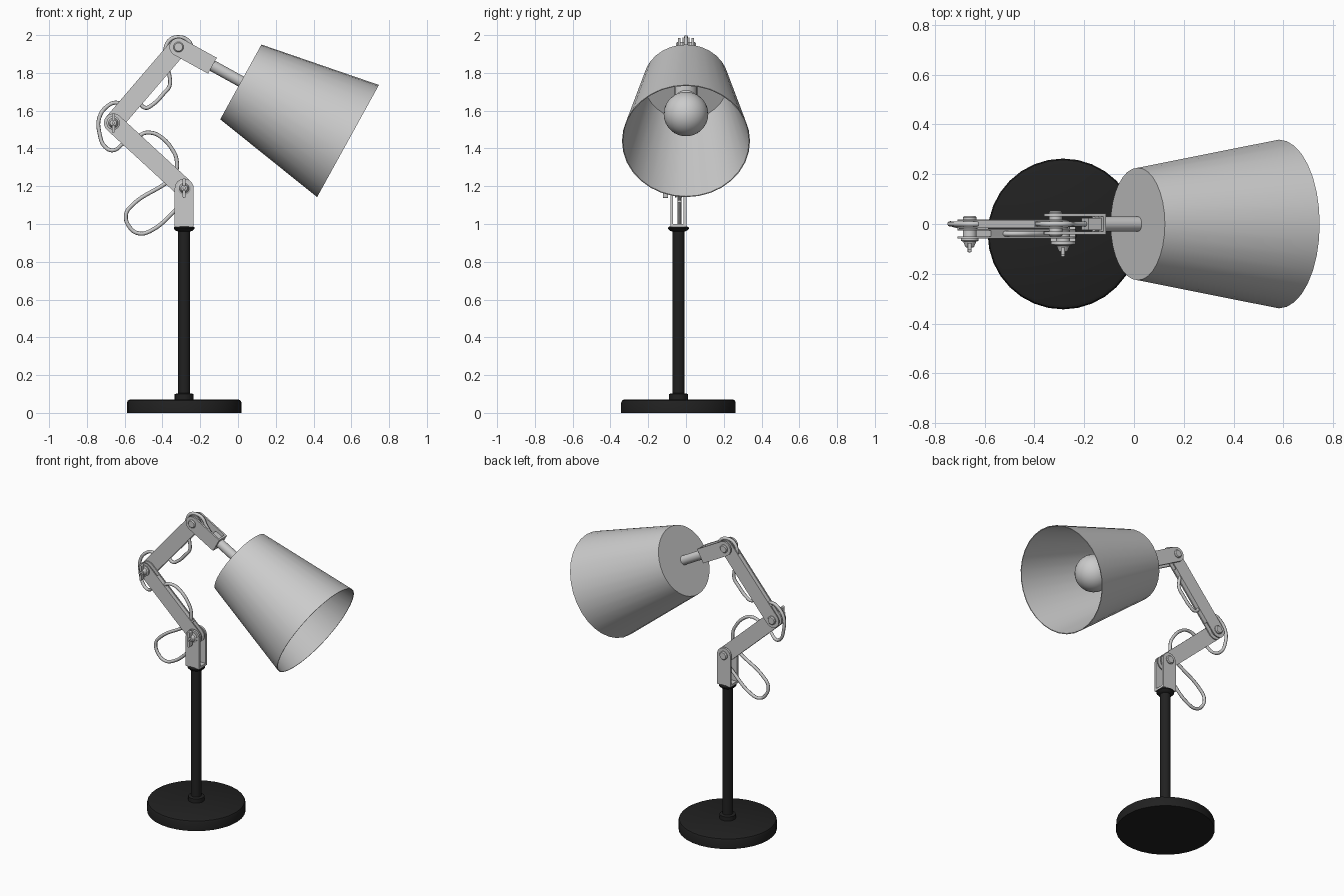
import bpy, bmesh, math
from mathutils import Vector

if "Cube" in bpy.data.objects:
    bpy.data.objects.remove(bpy.data.objects["Cube"])


def finish(name, bm, mat=None, angle=35):
    bmesh.ops.remove_doubles(bm, verts=bm.verts, dist=1e-5)
    bmesh.ops.recalc_face_normals(bm, faces=bm.faces)
    me = bpy.data.meshes.new(name)
    bm.to_mesh(me)
    bm.free()
    ob = bpy.data.objects.new(name, me)
    bpy.context.collection.objects.link(ob)
    if mat:
        me.materials.append(mat)
    bpy.ops.object.select_all(action='DESELECT')
    ob.select_set(True)
    bpy.context.view_layer.objects.active = ob
    bpy.ops.object.shade_smooth_by_angle(angle=math.radians(angle))
    return ob


def lathe(name, profile, origin, axis=(0, 0, 1), n=32, mat=None):
    """Turn (radius, distance along axis) pairs around an axis."""
    bm = bmesh.new()
    rot = Vector((0, 0, 1)).rotation_difference(Vector(axis).normalized())
    vs = [bm.verts.new((r, 0, t)) for r, t in profile]
    es = [bm.edges.new(p) for p in zip(vs, vs[1:])]
    bmesh.ops.spin(bm, geom=vs + es, cent=(0, 0, 0), axis=(0, 0, 1),
                   angle=math.tau, steps=n, use_merge=True)
    for v in bm.verts:
        v.co = rot @ v.co + Vector(origin)
    return finish(name, bm, mat)


def plate(name, p, q, r, y0, y1, round_end=True):
    """Flat bar in the XZ plane, rounded at p and optionally at q."""
    bm = bmesh.new()
    a = math.atan2(q[1] - p[1], q[0] - p[0])
    pts = []
    for c, start, rounded in ((p, a + math.pi / 2, True), (q, a - math.pi / 2, round_end)):
        k = 12 if rounded else 1
        for i in range(k + 1):
            t = start + math.pi * i / k
            pts.append((c[0] + r * math.cos(t), y0, c[1] + r * math.sin(t)))
    f = bm.faces.new([bm.verts.new(c) for c in pts])
    ext = bmesh.ops.extrude_face_region(bm, geom=[f])
    bmesh.ops.translate(bm, vec=(0, y1 - y0, 0),
                        verts=[g for g in ext['geom'] if isinstance(g, bmesh.types.BMVert)])
    return finish(name, bm)


def bar(name, p, q, r, y0, y1):
    """Square-ended core between two points."""
    bm = bmesh.new()
    d = (Vector(q) - Vector(p)).normalized()
    s = Vector((-d.y, d.x)) * r
    bmesh.ops.create_cube(bm, size=1)
    for v in bm.verts:
        c = Vector(p if v.co.x < 0 else q) + (s if v.co.z > 0 else -s)
        v.co = (c.x, y0 if v.co.y < 0 else y1, c.y)
    return finish(name, bm)


def wire(name, pts, r=0.0105):
    cu = bpy.data.curves.new(name, 'CURVE')
    cu.dimensions = '3D'
    cu.bevel_depth, cu.bevel_resolution, cu.resolution_u = r, 2, 6
    cu.use_fill_caps = True
    sp = cu.splines.new('BEZIER')
    sp.bezier_points.add(len(pts) - 1)
    for b, c in zip(sp.bezier_points, pts):
        b.co = c
        b.handle_left_type = b.handle_right_type = 'AUTO'
    ob = bpy.data.objects.new(name, cu)
    bpy.context.collection.objects.link(ob)


black = bpy.data.materials.new("black_metal")
black.diffuse_color = (0.015, 0.015, 0.015, 1)
black.use_nodes = True
black.node_tree.nodes["Principled BSDF"].inputs["Base Color"].default_value = black.diffuse_color

FOOT = (-0.285, -0.04, 0)
SHOULDER, ELBOW, WRIST = (-0.285, 1.19), (-0.66, 1.535), (-0.315, 1.937)
AX = Vector((0.876, 0, -0.483))       # lamp head axis
TOP = Vector((0.015, 0, 1.752))       # centre of shade's closed end

# Base, pole and pole cap
lathe("base", [(0, 0), (.303, 0), (.303, .055), (.298, .066), (.285, .072), (0, .072)], FOOT, mat=black)
lathe("pole", [(0, .07), (.05, .07), (.05, .1), (.032, .104), (.032, .96), (.046, .965),
               (.055, .975), (.055, .982), (.045, .988), (0, .988)], FOOT, n=24, mat=black)

# Fork on top of the pole
for side, y in (("front", -.082), ("back", -.012)):
    plate("fork_" + side, SHOULDER, (-.285, .985), .05, y, y + .014, False)
bar("fork_floor", (-.285, .985), (-.285, 1.0), .05, -.07, -.01)

# Arms: paired plates around a core
def arm(name, p, q, y):
    p, q = Vector(p), Vector(q)
    d = (q - p).normalized() * .075
    for side, s in (("front", -1), ("back", 1)):
        plate(f"{name}_{side}", p, q, .05, *sorted((y + s * .012, y + s * .019)))
    bar(name + "_core", p + d, q - d, .046, y - .0125, y + .0125)

arm("lower_arm", SHOULDER, ELBOW, -.039)
arm("upper_arm", ELBOW, WRIST, 0)

# Head bracket and rod
end = Vector(WRIST) + Vector((AX.x, AX.z)) * .205
d2 = Vector((AX.x, AX.z))
for side, y in (("front", -.042), ("back", .03)):
    plate("head_bracket_" + side, WRIST, end, .048, y, y + .012, False)
bar("head_bracket_end", end - d2 * .012, end, .048, -.035, .035)
bar("head_bracket_block", end - d2 * .07, end - d2 * .012, .03, -.024, .024)
lathe("head_rod", [(0, 0), (.03, 0), (.03, .21), (0, .21)],
      (end.x - d2.x * .03, 0, end.y - d2.y * .03), AX, 20)

# Joint pins
def pin(name, c, y0, y1, r):
    h = y1 - y0
    lathe(name, [(0, 0), (r * .8, 0), (r, .006), (r, h - .006), (r * .8, h), (0, h)],
          (c[0], y0, c[1]), (0, 1, 0), 20)

pin("shoulder_pin", SHOULDER, -.09, .014, .028)
pin("elbow_pin", ELBOW, -.065, .032, .028)
pin("wrist_pin", WRIST, -.052, .052, .027)

# Wing nuts on the front of the two lower joints
for name, c, y in (("shoulder", SHOULDER, -.075), ("elbow", ELBOW, -.057)):
    lathe(name + "_nut", [(0, 0), (.036, 0), (.036, .01), (.026, .014), (.017, .036),
                          (.008, .038), (.008, .055), (0, .058)], (c[0], y, c[1]), (0, -1, 0), 20)
    for side, s in (("upper", 1), ("lower", -1)):
        plate(f"{name}_nut_wing_{side}", (c[0], c[1] + s * .045), (c[0], c[1] + s * .012),
              .008, y - .048, y - .02, False)

# Cable loops
wire("cable_shoulder", [(-.34, -.035, 1.245), (-.39, -.035, 1.21), (-.56, -.035, 1.10), (-.593, -.035, 1.05),
                        (-.575, -.035, .985), (-.525, -.035, .95), (-.46, -.035, .965),
                        (-.33, -.035, 1.075), (-.285, -.035, 1.12)])
wire("cable_lower_arm", [(-.54, -.039, 1.44), (-.51, -.039, 1.475), (-.46, -.039, 1.483), (-.41, -.039, 1.462),
                         (-.345, -.039, 1.39), (-.325, -.039, 1.34), (-.33, -.039, 1.24)])
wire("cable_elbow", [(-.59, 0, 1.61), (-.64, 0, 1.642), (-.69, 0, 1.625), (-.735, 0, 1.56), (-.733, 0, 1.48),
                     (-.705, -.008, 1.41), (-.66, -.02, 1.39), (-.61, -.035, 1.425), (-.57, -.039, 1.46)])
wire("cable_upper_arm", [(-.38, 0, 1.84), (-.362, 0, 1.78), (-.363, 0, 1.73), (-.39, 0, 1.695), (-.455, 0, 1.63),
                         (-.49, 0, 1.615), (-.52, 0, 1.64), (-.54, 0, 1.67)])
wire("cable_wrist", [(-.385, 0, 1.87), (-.384, 0, 1.93), (-.36, 0, 1.975), (-.312, 0, 1.989), (-.265, 0, 1.972),
                     (-.24, 0, 1.93), (-.19, 0, 1.87)])

# Shade, socket and bulb
lathe("shade", [(0, 0), (.226, 0), (.339, .648), (.334, .648), (.221, .006), (0, .006)], TOP, AX)
lathe("socket", [(0, 0), (.06, 0), (.06, .2), (.05, .21), (.05, .25), (0, .25)], TOP, AX, 24)
bulb = [(.118 * math.sin(math.pi * i / 16), .352 - .118 * math.cos(math.pi * i / 16)) for i in range(17)]
lathe("bulb", bulb, TOP, AX)
